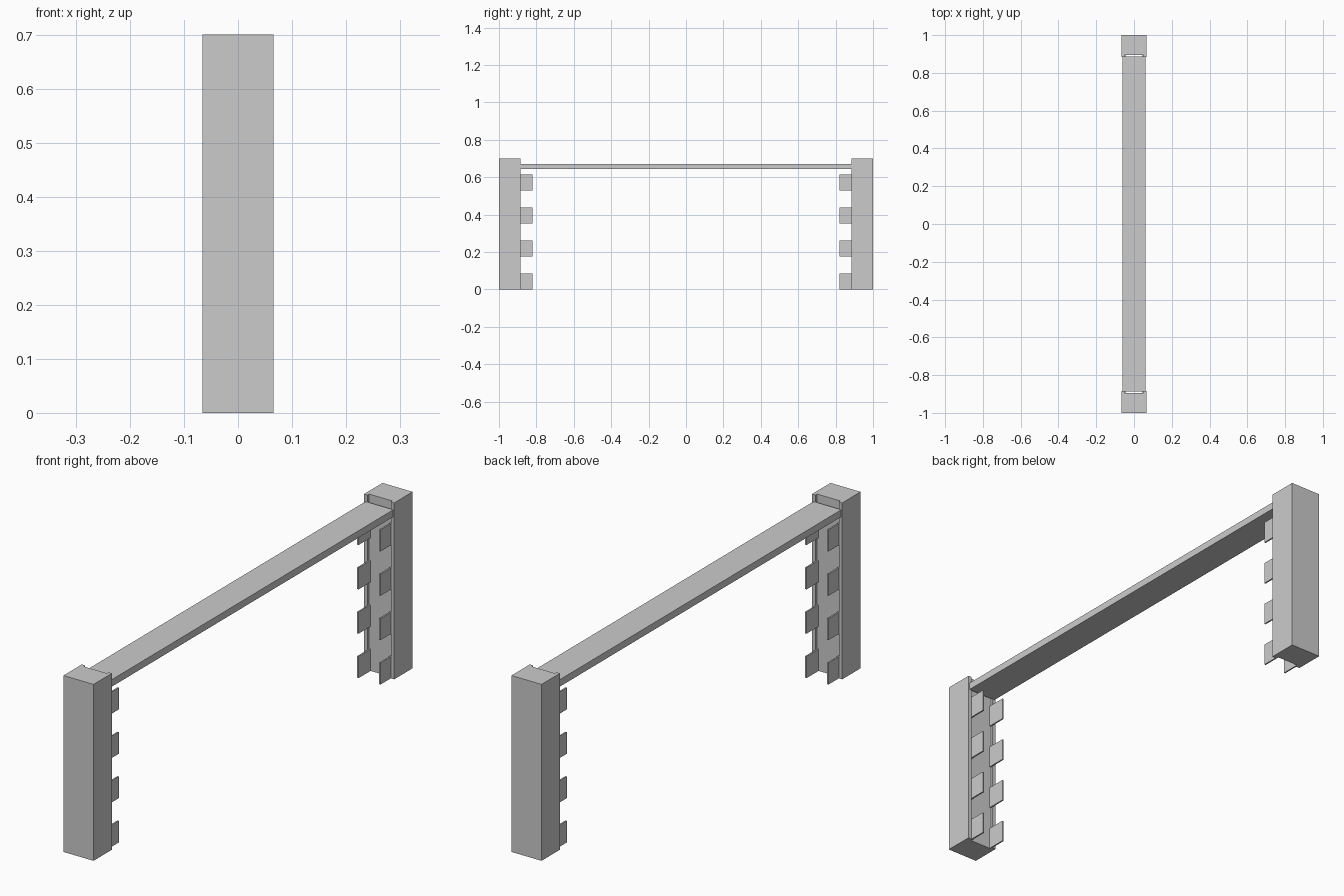
import bpy, bmesh

if "Cube" in bpy.data.objects:
    bpy.data.objects.remove(bpy.data.objects["Cube"])


def add_box(bm, x0, x1, y0, y1, z0, z1):
    verts = bmesh.ops.create_cube(bm, size=1)["verts"]
    for v in verts:
        v.co.x = x1 if v.co.x > 0 else x0
        v.co.y = y1 if v.co.y > 0 else y0
        v.co.z = z1 if v.co.z > 0 else z0


def make_object(name, bm):
    mesh = bpy.data.meshes.new(name)
    bmesh.ops.recalc_face_normals(bm, faces=bm.faces)
    bm.to_mesh(mesh)
    bm.free()
    obj = bpy.data.objects.new(name, mesh)
    bpy.context.collection.objects.link(obj)
    return obj


HEIGHT, HALF_W = 0.70, 0.066
INNER, OUTER, TAB_END = 0.885, 1.0, 0.82
RECESS, LIP = 0.01, 0.051

for side, label in ((-1, "front"), (1, "back")):
    # Upright: shallow channel profile facing inward, extruded up
    profile = [(-HALF_W, OUTER), (-HALF_W, INNER), (-LIP, INNER), (-LIP, INNER + RECESS),
               (LIP, INNER + RECESS), (LIP, INNER), (HALF_W, INNER), (HALF_W, OUTER)]
    bm = bmesh.new()
    base = bm.faces.new([bm.verts.new((x, side * y, 0)) for x, y in profile])
    top = bmesh.ops.extrude_face_region(bm, geom=[base], use_keep_orig=True)["geom"]
    bmesh.ops.translate(bm, vec=(0, 0, HEIGHT),
                        verts=[g for g in top if isinstance(g, bmesh.types.BMVert)])
    make_object(label + "_upright", bm)

    # Two columns of thin tabs against the recess walls
    bm = bmesh.new()
    y0, y1 = sorted((side * TAB_END, side * (INNER + RECESS)))
    for i in range(4):
        z = 0.176 * i
        for x0, x1 in ((-LIP, -0.045), (0.045, LIP)):
            add_box(bm, x0, x1, y0, y1, z, z + 0.086)
    make_object(label + "_tabs", bm)

# Flat crossbar between the uprights
bm = bmesh.new()
add_box(bm, -0.061, 0.061, -INNER - 0.002, INNER + 0.002, 0.643, 0.671)
make_object("crossbar", bm)
